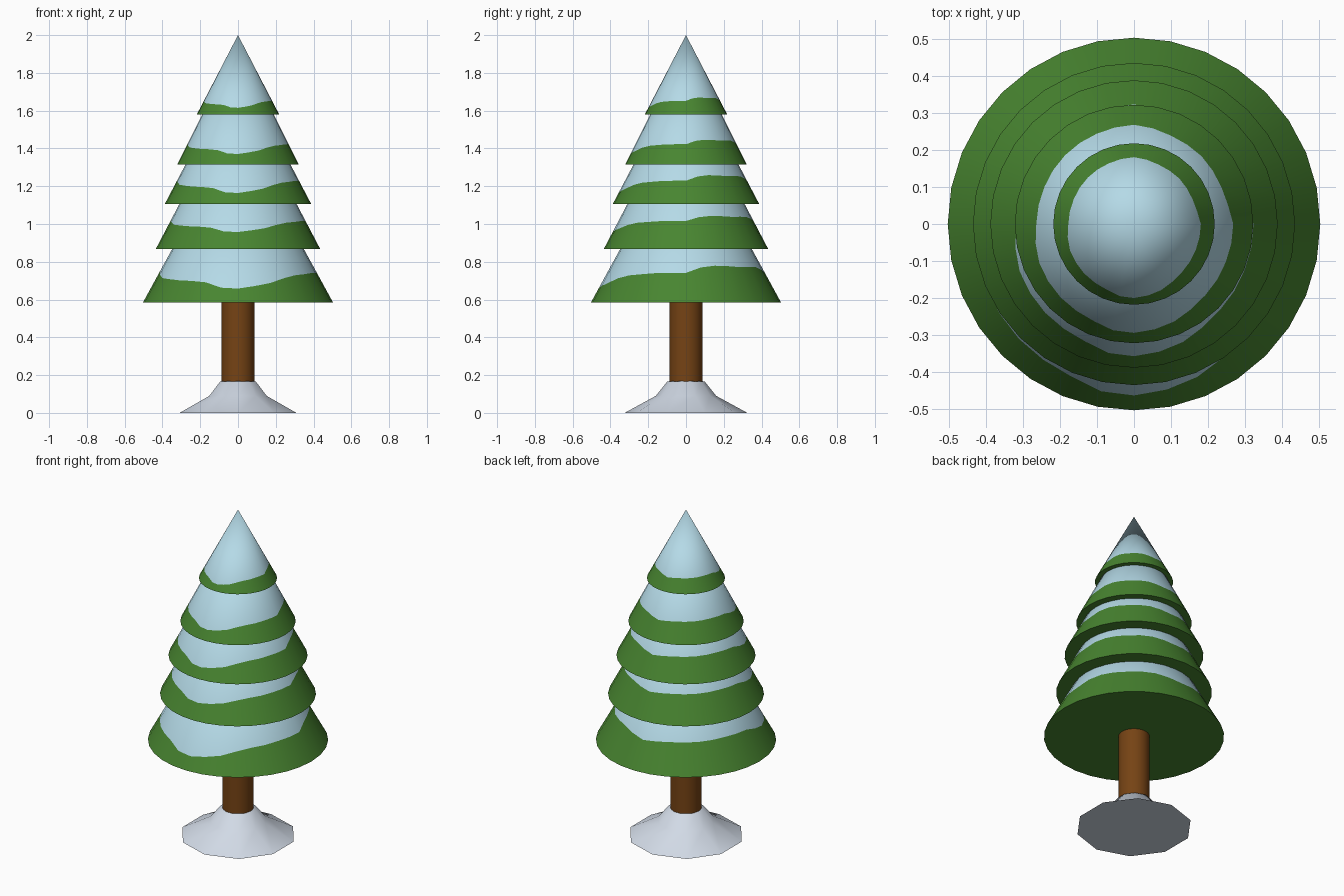
import bpy, bmesh, math

if "Cube" in bpy.data.objects:
    bpy.data.objects.remove(bpy.data.objects["Cube"])


def material(name, rgb):
    m = bpy.data.materials.new(name)
    m.diffuse_color = (*rgb, 1)
    m.use_nodes = True
    m.node_tree.nodes["Principled BSDF"].inputs["Base Color"].default_value = m.diffuse_color
    return m


GREEN = material("needle green", (0.065, 0.235, 0.03))
ICE = material("pale blue snow", (0.46, 0.70, 0.80))
BARK = material("bark brown", (0.18, 0.056, 0.007))
SNOW = material("ground snow", (0.64, 0.70, 0.79))


def finish(bm, name, mats, angle):
    bmesh.ops.recalc_face_normals(bm, faces=bm.faces)
    mesh = bpy.data.meshes.new(name)
    bm.to_mesh(mesh)
    bm.free()
    for m in mats:
        mesh.materials.append(m)
    obj = bpy.data.objects.new(name, mesh)
    bpy.context.collection.objects.link(obj)
    bpy.ops.object.select_all(action='DESELECT')
    obj.select_set(True)
    bpy.context.view_layer.objects.active = obj
    bpy.ops.object.shade_smooth_by_angle(angle=math.radians(angle))
    return obj


def bridge(bm, a, b, mat=0):
    n = len(a)
    for i in range(n):
        j = (i + 1) % n
        bm.faces.new((a[i], a[j], b[j], b[i])).material_index = mat


# Wavy snow edge: degrees from the front (towards +x), relative height 0..1
EDGE = [(0, .07), (20, .25), (30, .42), (40, .58), (70, .70), (90, .70), (102, .93),
        (115, 1), (135, .93), (155, .95), (180, .70), (200, .80), (225, .82), (250, .85),
        (270, .80), (290, .50), (315, .40), (333, .36), (344, .26), (352, .0), (360, .07)]


def edge_height(deg):
    for (a, u), (b, v) in zip(EDGE, EDGE[1:]):
        if a <= deg <= b:
            return u + (v - u) * (deg - a) / (b - a)
    return EDGE[0][1]


# Branch tiers: full cones split at the snow edge
def tier(name, base, radius, height, low, high, n=32):
    bm = bmesh.new()
    rim, edge = [], []
    for i in range(n):
        deg = 360 * i / n
        s, c = math.sin(math.radians(deg)), -math.cos(math.radians(deg))
        rim.append(bm.verts.new((radius * s, radius * c, base)))
        dz = low + (high - low) * edge_height(deg)
        r = radius * (1 - dz / height)
        edge.append(bm.verts.new((r * s, r * c, base + dz)))
    tip = bm.verts.new((0, 0, base + height))
    bm.faces.new(rim)
    bridge(bm, rim, edge, 0)
    for i in range(n):
        bm.faces.new((edge[i], edge[(i + 1) % n], tip)).material_index = 1
    finish(bm, name, [GREEN, ICE], 40)


TIERS = [(.585, .503, .92, .064, .196), (.868, .435, .83, .083, .176),
         (1.105, .388, .74, .052, .155), (1.315, .322, .64, .050, .132),
         (1.58, .218, .42, .031, .090)]
for k, t in enumerate(TIERS, 1):
    tier(f"branch_tier_{k}", *t)


# Turned parts from (radius, z) profiles
def turned(name, profile, n, mat, angle):
    bm = bmesh.new()
    rings = [[bm.verts.new((r * math.sin(math.tau * i / n), -r * math.cos(math.tau * i / n), z))
              for i in range(n)] for r, z in profile]
    for a, b in zip(rings, rings[1:]):
        bridge(bm, a, b)
    bm.faces.new(rings[0])
    bm.faces.new(rings[-1])
    finish(bm, name, [mat], angle)


turned("trunk", [(.087, .02), (.087, .60)], 32, BARK, 40)
turned("snow_mound", [(.325, 0), (.16, .09), (.10, .165), (.06, .175)], 10, SNOW, 60)
